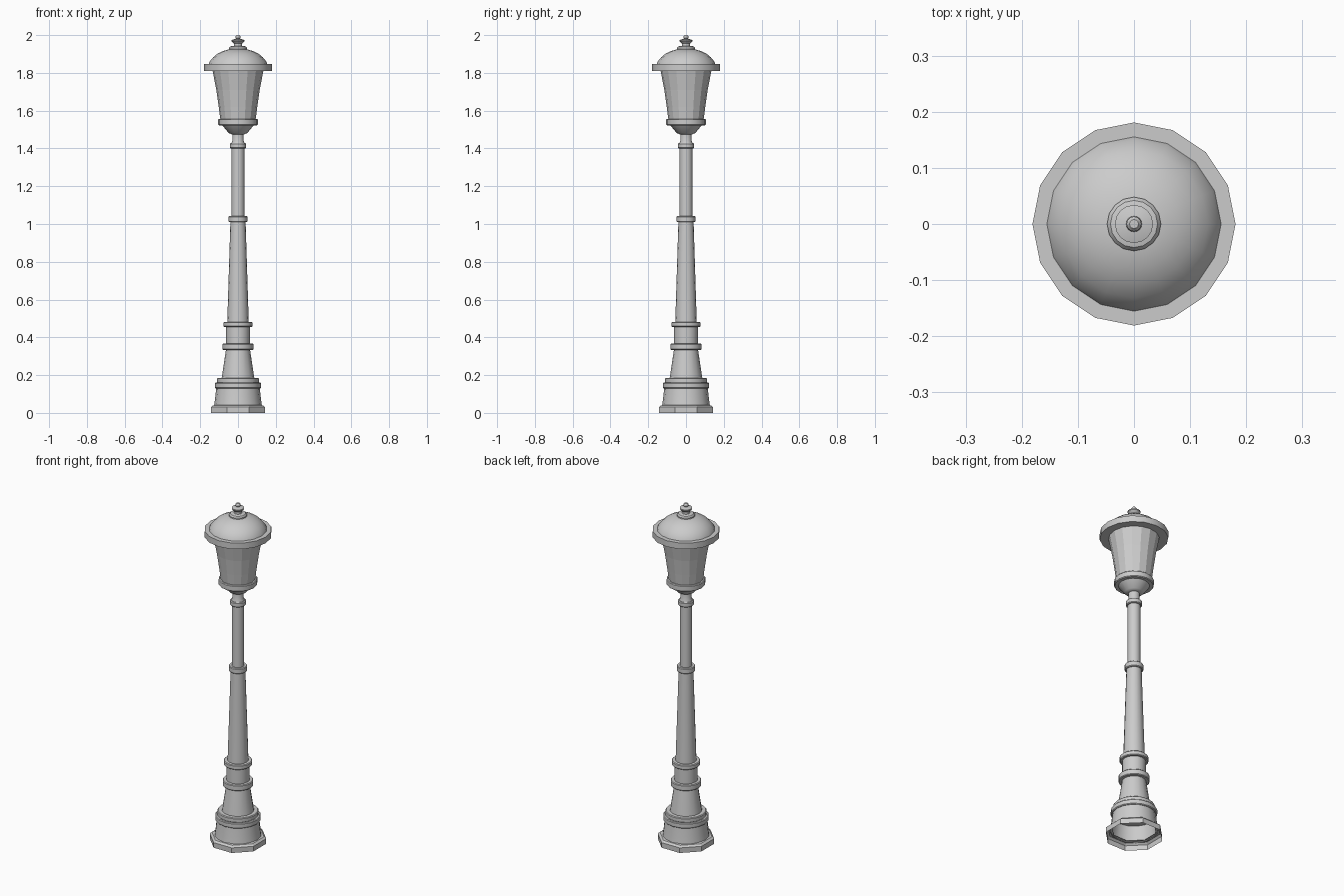
import bpy, bmesh, math

cube = bpy.data.objects.get("Cube")
if cube:
    bpy.data.objects.remove(cube, do_unlink=True)

GREY = (0.6, 0.6, 0.6, 1)
metal = bpy.data.materials.new("grey_metal")
metal.use_nodes = True
metal.diffuse_color = GREY
metal.node_tree.nodes["Principled BSDF"].inputs["Base Color"].default_value = GREY


def lathe(name, profile, sides=16, turn=0.0, bottom=True, top=True, smooth=True):
    """Spin a bottom-to-top list of (radius, height) around the z axis."""
    bm = bmesh.new()
    rings = []
    for r, z in profile:
        angles = [turn + math.tau * i / sides for i in range(sides)]
        rings.append([bm.verts.new((r * math.cos(a), r * math.sin(a), z)) for a in angles])
    for low, high in zip(rings, rings[1:]):
        for i in range(sides):
            j = (i + 1) % sides
            bm.faces.new((low[i], low[j], high[j], high[i]))
    if bottom:
        bm.faces.new(rings[0][::-1])
    if top:
        bm.faces.new(rings[-1])
    mesh = bpy.data.meshes.new(name)
    bm.to_mesh(mesh)
    bm.free()
    mesh.materials.append(metal)
    obj = bpy.data.objects.new(name, mesh)
    bpy.context.collection.objects.link(obj)
    if smooth:
        bpy.ops.object.select_all(action="DESELECT")
        obj.select_set(True)
        bpy.context.view_layer.objects.active = obj
        bpy.ops.object.shade_smooth_by_angle(angle=math.radians(30))
    return obj


def collar(name, r, z0, z1):
    """Flat ring around the post with a slightly eased rim."""
    e = 0.004
    return lathe(name, [(r - e, z0), (r, z0 + e), (r, z1 - e), (r - e, z1)])


# Octagonal plinth, hollow underneath
lathe("plinth", [(0.155, 0), (0.155, 0.03), (0.143, 0.04), (0.12, 0.042)],
      sides=8, turn=math.pi / 8, bottom=False, top=False, smooth=False)

# Base drum and its stepped rings
lathe("base_drum", [(0.127, 0.036), (0.122, 0.07), (0.115, 0.135)], bottom=False)
collar("base_ring_lower", 0.123, 0.13, 0.16)
collar("base_ring_upper", 0.111, 0.158, 0.186)

# Tapered post
lathe("base_cone", [(0.087, 0.18), (0.063, 0.34)])
collar("cone_collar", 0.083, 0.333, 0.367)
lathe("post_sleeve", [(0.063, 0.36), (0.063, 0.46)])
collar("sleeve_collar", 0.077, 0.455, 0.482)
lathe("lower_post", [(0.057, 0.475), (0.04, 1.02)])
collar("middle_collar", 0.05, 1.01, 1.042)
lathe("upper_post", [(0.034, 1.035), (0.034, 1.405)])
collar("upper_collar", 0.043, 1.4, 1.428)
lathe("lantern_neck", [(0.036, 1.425), (0.03, 1.44), (0.03, 1.48)])

# Lantern cup and glazed body
lathe("lantern_cup", [(0.035, 1.475), (0.05, 1.482), (0.085, 1.525)])
collar("lantern_bottom_rim", 0.105, 1.522, 1.557)
lathe("lantern_body", [(0.093, 1.55), (0.102, 1.62), (0.115, 1.71), (0.136, 1.82)], smooth=False)

# Lid: wide brim and dome
lathe("lid_brim", [(0.181, 1.81), (0.181, 1.846)])
lathe("lid_dome", [(0.156, 1.844), (0.15, 1.86), (0.132, 1.882), (0.108, 1.902),
                   (0.08, 1.915), (0.045, 1.926)])

# Finial
lathe("finial_base", [(0.048, 1.92), (0.048, 1.932), (0.042, 1.94), (0.03, 1.943)])
lathe("finial_stem", [(0.022, 1.94), (0.022, 1.955), (0.034, 1.968), (0.034, 1.974),
                      (0.014, 1.98)])
lathe("finial_knob", [(0.009, 1.977), (0.014, 1.985), (0.013, 1.994), (0.008, 2.0)])
